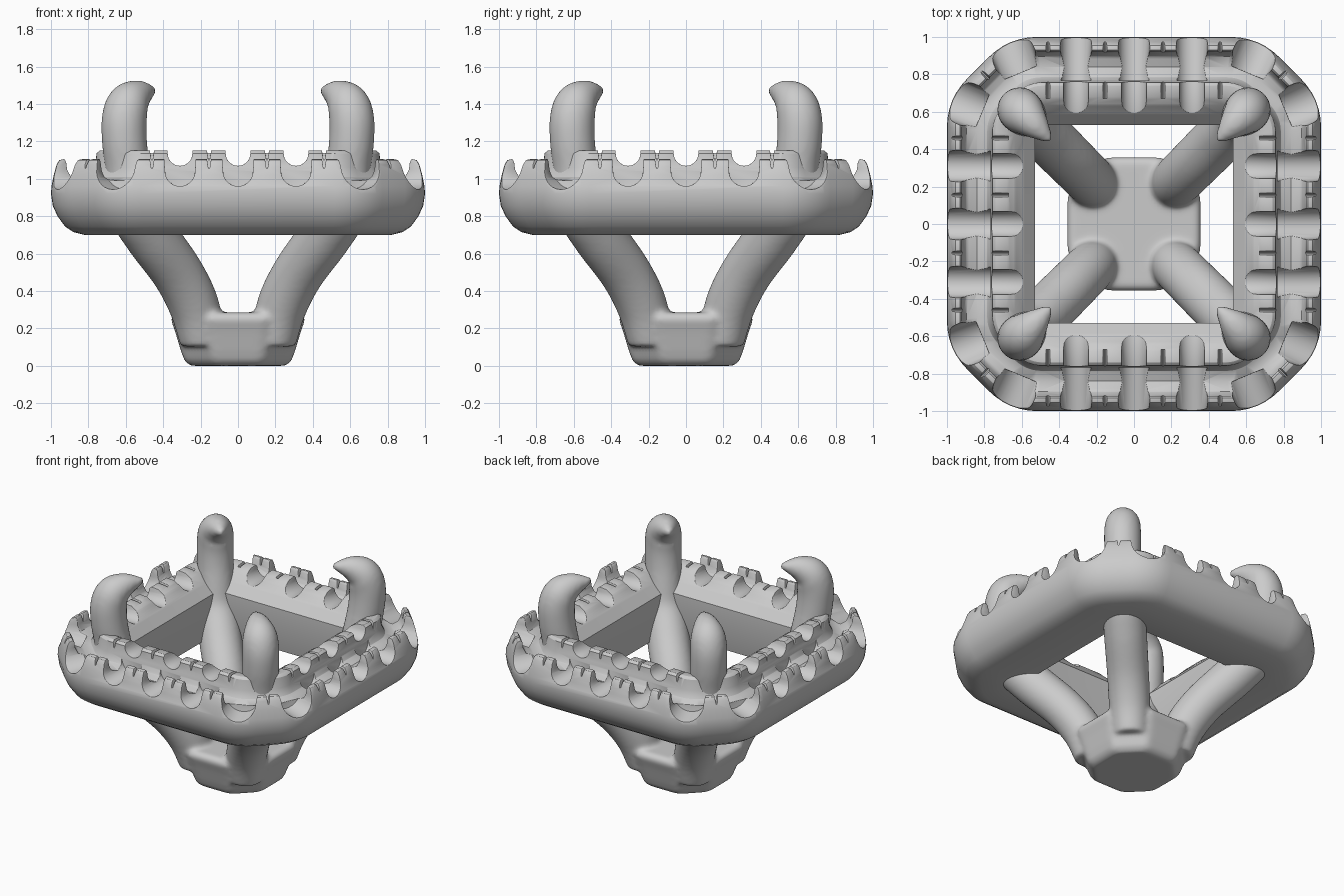
import bpy, bmesh, math
from mathutils import Vector, Matrix

if "Cube" in bpy.data.objects:
    bpy.data.objects.remove(bpy.data.objects["Cube"])


def finish(bm, name):
    bmesh.ops.recalc_face_normals(bm, faces=bm.faces)
    me = bpy.data.meshes.new(name)
    bm.to_mesh(me)
    bm.free()
    ob = bpy.data.objects.new(name, me)
    bpy.context.collection.objects.link(ob)
    return ob


def octagon(d, c, r, z, n=6):
    """Square of half-width d with corners cut at c, each corner filleted by r."""
    base = [(d, -c), (d, c), (c, d), (-c, d), (-d, c), (-d, -c), (-c, -d), (c, -d)]
    pts = []
    for i, p in enumerate(base):
        p = Vector(p)
        a = (Vector(base[i - 1]) - p).normalized()
        b = (Vector(base[(i + 1) % 8]) - p).normalized()
        half = a.angle(b) / 2
        centre = p + (a + b).normalized() * r / math.sin(half)
        t = r / math.tan(half)
        start, end = p + a * t - centre, p + b * t - centre
        for k in range(n + 1):
            v = start.lerp(end, k / n).normalized() * r + centre
            pts.append((v.x, v.y, z))
    return pts


def skin(bm, rings, closed=False):
    vs = [[bm.verts.new(p) for p in ring] for ring in rings]
    n = len(vs[0])
    pairs = list(zip(vs, vs[1:])) + ([(vs[-1], vs[0])] if closed else [])
    for a, b in pairs:
        for i in range(n):
            j = (i + 1) % n
            bm.faces.new((a[i], a[j], b[j], b[i]))
    if not closed:
        bm.faces.new(vs[0])
        bm.faces.new(vs[-1])


def spline(pts, steps=6):
    """Catmull-Rom through tuples of any size."""
    out = []
    P = [Vector(p) for p in pts]
    P = [2 * P[0] - P[1]] + P + [2 * P[-1] - P[-2]]
    for i in range(1, len(P) - 2):
        a, b, c, d = P[i - 1:i + 3]
        for k in range(steps):
            t = k / steps
            out.append(0.5 * (2 * b + (c - a) * t + (2 * a - 5 * b + 4 * c - d) * t * t
                              + (3 * b - a - 3 * c + d) * t ** 3))
    return out + [P[-2]]


# Stone rail: channel profile swept around a cut-corner square
profile = [(.53, .70), (.53, 1.0), (.585, 1.06), (.64, 1.12), (.68, 1.145), (.74, 1.15),
           (.757, 1.135), (.762, 1.06), (.785, 1.01), (.84, .99), (.895, 1.01), (.915, 1.05),
           (.92, 1.09), (.93, 1.105), (.955, 1.10), (.97, 1.075), (.985, 1.02), (.997, .96),
           (1.0, .92), (.99, .855), (.965, .80), (.925, .745), (.88, .715), (.82, .70)]
bm = bmesh.new()
skin(bm, [octagon(d, .414 * d + .2546, .72 * (d - .5), z) for d, z in profile], closed=True)
rail = finish(bm, "stone_rail")

# Cutters for the scallops between beads and the fine splits in the beads
cut = bmesh.new()


def scallop(x, d0, d1, zc, r, turn, yaw=0.0, pivot=0.9):
    """U-shaped trough running outward, flared at the top."""
    outline = [(-r * 1.25, .3)]
    outline += [(-r * math.cos(a), -r * math.sin(a))
                for a in [math.pi * k / 14 for k in range(15)]]
    outline += [(r * 1.25, .3)]
    m = (Matrix.Rotation(turn, 4, 'Z') @ Matrix.Translation((x, -pivot, 0))
         @ Matrix.Rotation(yaw, 4, 'Z'))
    skin(cut, [[m @ Vector((u, pivot - d, zc + w)) for u, w in outline] for d in (d0, d1)])


def split(x, d0, d1, z, turn):
    m = Matrix.Rotation(turn, 4, 'Z')
    tri = [(-.016, z + .04), (-.003, z - .04), (.003, z - .04), (.016, z + .04)]
    skin(cut, [[m @ Vector((x + u, -d, w)) for u, w in tri] for d in (d0, d1)])


for q in range(4):
    turn = q * math.pi / 2
    for x in (-.31, 0, .31):
        scallop(x, .768, 1.2, 1.04, .08, turn)
        scallop(x, .45, .766, 1.135, .066, turn)
    for s in (-1, 1):
        scallop(s * .655, .80, 1.2, 1.055, .112, turn, s * math.pi / 8, .93)
        for x in (.155, .46):
            split(s * x, .67, .766, 1.14, turn)
            split(s * x, .90, .99, 1.095, turn)
    split(0, 1.08, 1.17, 1.095, turn + math.pi / 4)
cutter = finish(cut, "scallop_cutters")
cutter.hide_render = True
cutter.hide_viewport = True

mod = rail.modifiers.new("scallops", 'BOOLEAN')
mod.object = cutter
mod.solver = 'EXACT'
mod.use_self = True
bpy.context.view_layer.objects.active = rail
rail.select_set(True)
bpy.ops.object.modifier_apply(modifier=mod.name)
bpy.data.objects.remove(cutter)
bev = rail.modifiers.new("soft_edges", 'BEVEL')
bev.width = .007
bev.segments = 2
bev.angle_limit = math.radians(45)
bpy.ops.object.modifier_apply(modifier=bev.name)
bpy.ops.object.shade_smooth_by_angle(angle=math.radians(40))

# Basket: foot block plus four legs that run up into hooked claws
bm = bmesh.new()
foot = [(.20, 0), (.255, .0), (.285, .025), (.305, .08), (.335, .18), (.36, .25), (.34, .285)]
skin(bm, [octagon(d, .45 * d, .25 * d, z) for d, z in foot])
# path: (diagonal x, z, radius)
path = spline([(.19, .13, .12), (.235, .32, .135), (.325, .5, .138), (.47, .70, .142),
               (.565, .86, .14), (.59, 1.05, .122), (.607, 1.2, .121), (.608, 1.32, .121),
               (.585, 1.402, .114), (.535, 1.448, .084), (.48, 1.467, .045), (.442, 1.472, .014)])
for sx, sy in ((1, 1), (-1, 1), (-1, -1), (1, -1)):
    side = Vector((-sy, sx, 0)).normalized()
    pos = [Vector((p[0] * sx, p[0] * sy, p[1])) for p in path]
    rings = []
    for i, p in enumerate(pos):
        t = (pos[min(i + 1, len(pos) - 1)] - pos[max(i - 1, 0)]).normalized()
        up = t.cross(side)
        rings.append([p + path[i][2] * (side * math.cos(a) + up * math.sin(a))
                      for a in [2 * math.pi * k / 28 for k in range(28)]])
    skin(bm, rings)
basket = finish(bm, "claw_basket")
rm = basket.modifiers.new("merge", 'REMESH')
rm.mode = 'VOXEL'
rm.voxel_size = .016
rm.use_smooth_shade = True
sm = basket.modifiers.new("fillet", 'SMOOTH')
sm.factor = .5
sm.iterations = 8
bpy.ops.object.select_all(action='DESELECT')
basket.select_set(True)
bpy.context.view_layer.objects.active = basket
for name in ("merge", "fillet"):
    bpy.ops.object.modifier_apply(modifier=name)
# settle the foot on the ground
low = min(v.co.z for v in basket.data.vertices)
for v in basket.data.vertices:
    if v.co.z < .1:
        v.co.z -= low * (1 - v.co.z / .1)
